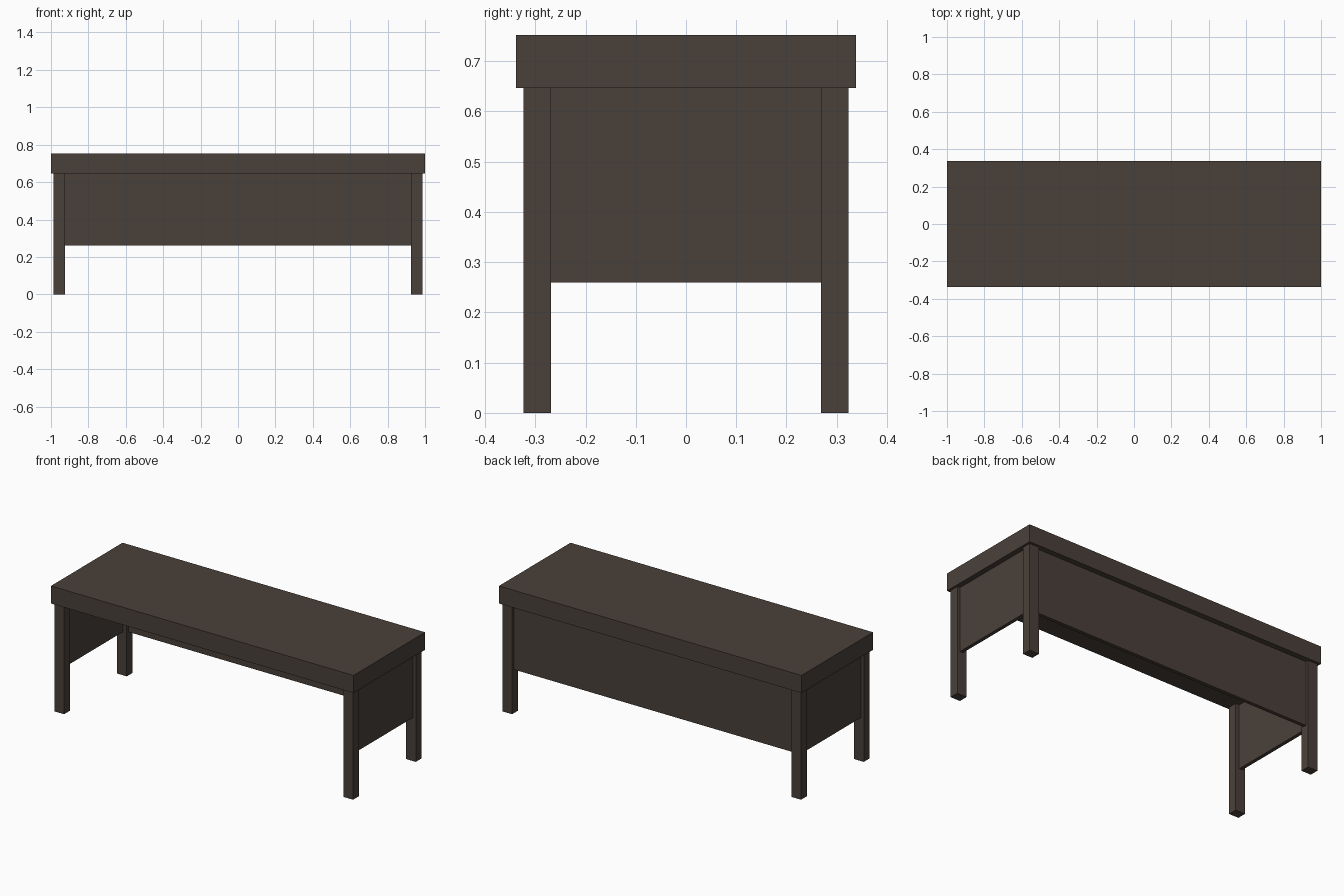
import bpy

if "Cube" in bpy.data.objects:
    bpy.data.objects.remove(bpy.data.objects["Cube"])

wood = bpy.data.materials.new("dark brown wood")
wood.diffuse_color = (0.068, 0.051, 0.042, 1)
wood.use_nodes = True
wood.node_tree.nodes["Principled BSDF"].inputs["Base Color"].default_value = wood.diffuse_color


def box(name, x0, x1, y0, y1, z0, z1):
    """Box between the given limits."""
    bpy.ops.mesh.primitive_cube_add(
        size=1, location=((x0 + x1) / 2, (y0 + y1) / 2, (z0 + z1) / 2))
    ob = bpy.context.object
    ob.name = name
    ob.scale = (x1 - x0, y1 - y0, z1 - z0)
    bpy.ops.object.transform_apply(location=False, rotation=False, scale=True)
    ob.data.materials.append(wood)
    return ob


TOP, UNDER, PANEL = 0.752, 0.647, 0.26      # heights
LX0, LX1 = 0.924, 0.987                     # leg limits in x
LY0, LY1 = 0.269, 0.323                     # leg limits in y
IN, T = 0.018, 0.021                        # panel recess and thickness

# Thick table top
box("table_top", -1, 1, -0.338, 0.338, UNDER, TOP)

for side, sx in (("left", -1), ("right", 1)):
    # Corner legs
    for end, sy in (("front", -1), ("back", 1)):
        xs, ys = sorted((sx * LX0, sx * LX1)), sorted((sy * LY0, sy * LY1))
        box(f"{end}_{side}_leg", *xs, *ys, 0, UNDER)
    # Side panels between the legs
    xs = sorted((sx * (LX1 - IN), sx * (LX1 - IN - T)))
    box(f"{side}_side_panel", *xs, -LY0, LY0, PANEL, UNDER)

# Back panel (the front stays open)
box("back_panel", -LX0, LX0, LY1 - IN - T, LY1 - IN, PANEL, UNDER)
